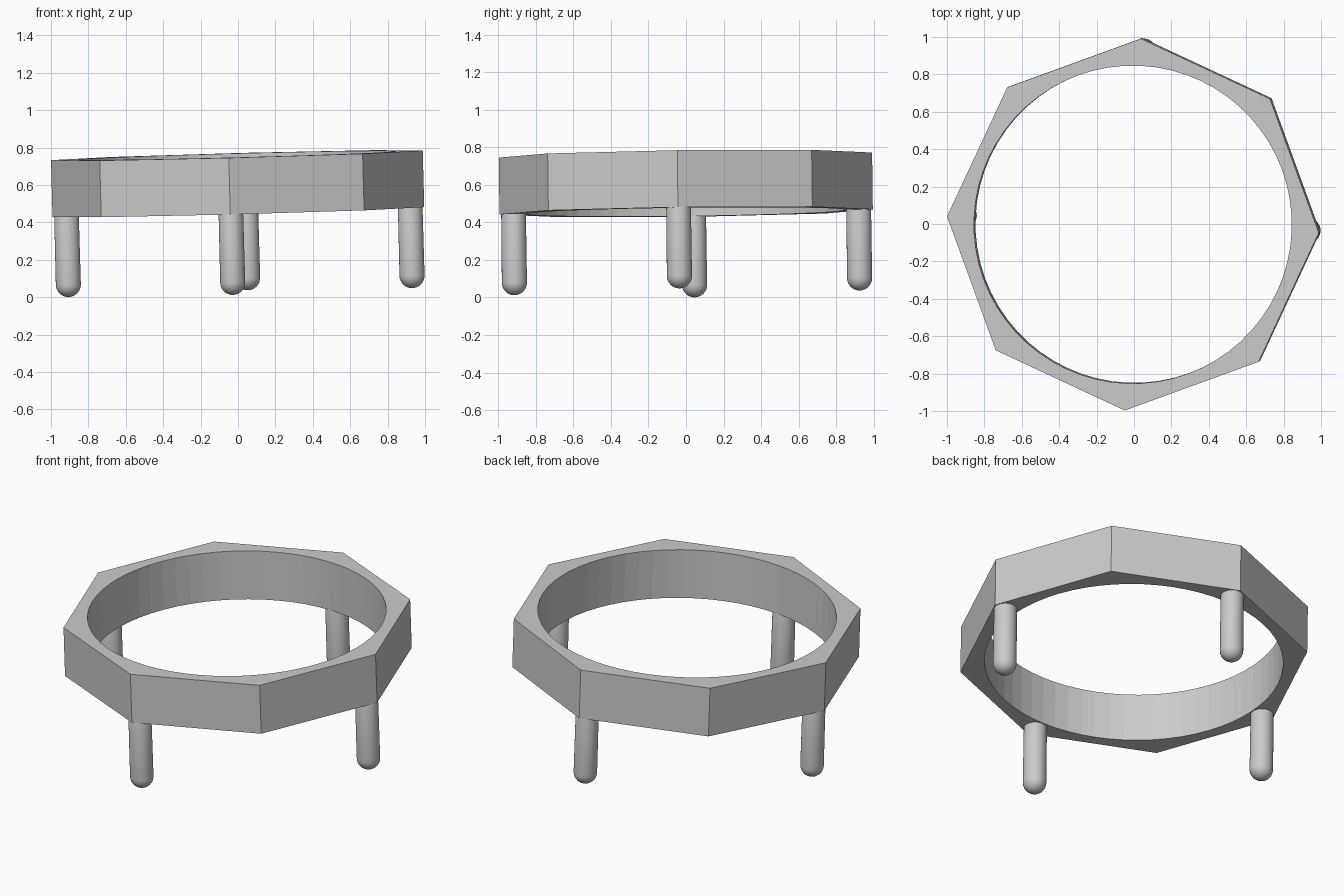
import bpy, bmesh
from math import sin, cos, pi, radians
from mathutils import Matrix, Vector

if "Cube" in bpy.data.objects:
    bpy.data.objects.remove(bpy.data.objects["Cube"])

TOP = Vector((-0.006, -0.003, 0.758))      # centre of the ring's top face
TILT = Vector((0, 0, 1)).rotation_difference(Vector((-0.0265, -0.0125, 1)))
POSE = Matrix.Translation(TOP) @ TILT.to_matrix().to_4x4() @ Matrix.Rotation(radians(-2.5), 4, 'Z')

SIDES, PER_SIDE = 8, 8
OUTER_R, HOLE_R, HEIGHT = 0.995, 0.85, 0.303
LEG_R, LEG_DIST, LEG_END = 0.067, 0.92, -0.734


def add_object(name, bm):
    bmesh.ops.recalc_face_normals(bm, faces=bm.faces)
    mesh = bpy.data.meshes.new(name)
    bm.to_mesh(mesh)
    bm.free()
    obj = bpy.data.objects.new(name, mesh)
    bpy.context.collection.objects.link(obj)
    obj.matrix_world = POSE
    return obj


def circle(bm, r, n, z):
    return [bm.verts.new((r * cos(2 * pi * i / n), r * sin(2 * pi * i / n), z)) for i in range(n)]


# Octagonal ring with a round hole
bm = bmesh.new()
n_in = SIDES * PER_SIDE
outer = [circle(bm, OUTER_R, SIDES, z) for z in (-HEIGHT, 0)]
inner = [circle(bm, HOLE_R, n_in, z) for z in (-HEIGHT, 0)]
for low, high in (outer, inner):
    n = len(low)
    for i in range(n):
        j = (i + 1) % n
        bm.faces.new((low[i], low[j], high[j], high[i]))
for out, inn in zip(outer, inner):
    for i in range(SIDES):
        arc = [inn[(i * PER_SIDE + k) % n_in] for k in range(PER_SIDE + 1)]
        bm.faces.new([out[(i + 1) % SIDES], out[i]] + arc)
add_object("octagonal_ring", bm)

# Round-ended legs under every second corner, tops sunk into the ring
for i, name in enumerate(("right_leg", "back_leg", "left_leg", "front_leg")):
    bm = bmesh.new()
    bmesh.ops.create_uvsphere(bm, u_segments=32, v_segments=16, radius=LEG_R)
    stretch = -HEIGHT + 0.02 - (LEG_END + LEG_R)
    for v in bm.verts:
        if v.co.z > 0.001:
            v.co.z += stretch
    a = i * pi / 2
    bmesh.ops.translate(bm, verts=bm.verts,
                        vec=(LEG_DIST * cos(a), LEG_DIST * sin(a), LEG_END + LEG_R))
    leg = add_object(name, bm)
    for p in leg.data.polygons:
        p.use_smooth = True
